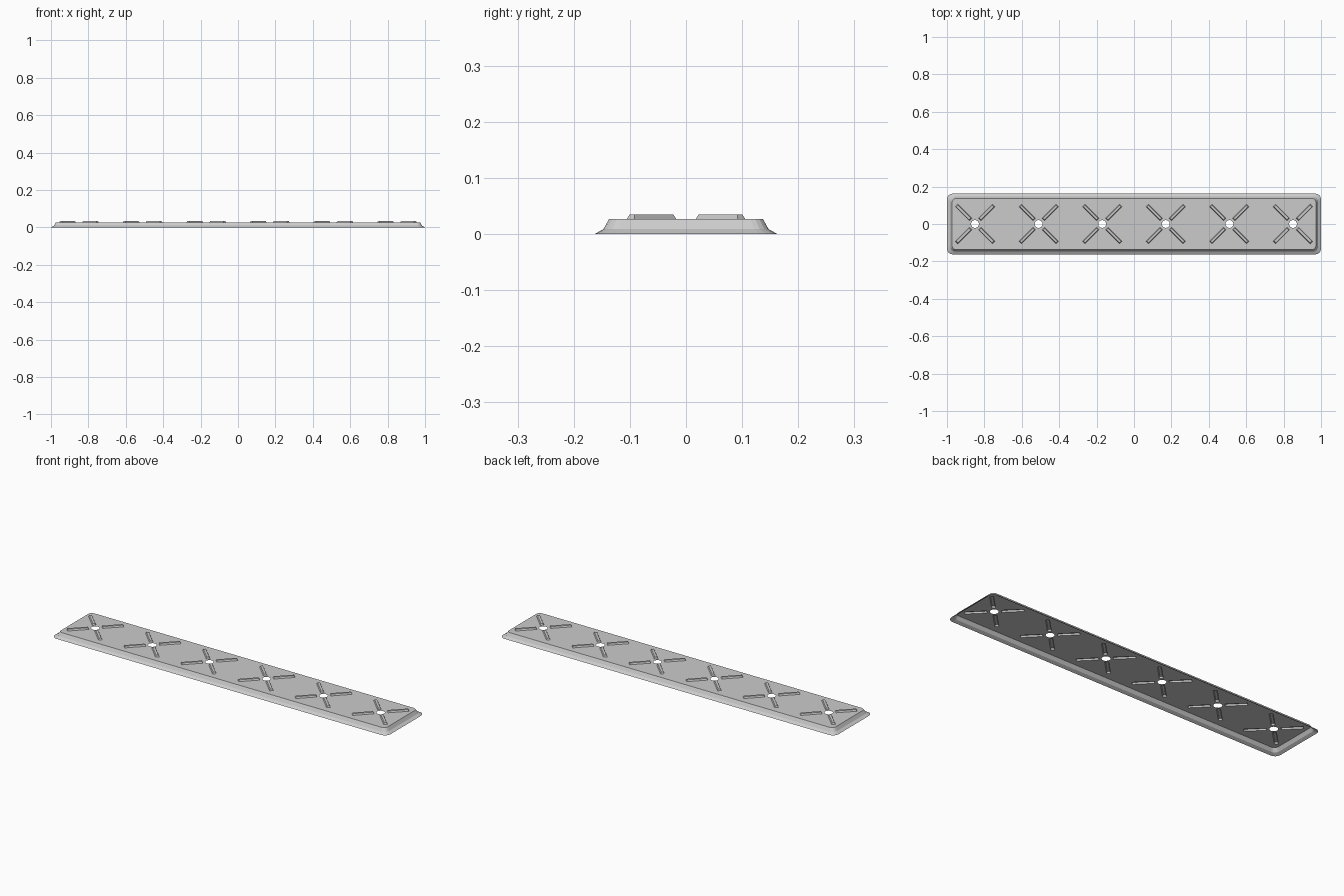
import bpy, bmesh
from math import sin, cos, pi
from mathutils import Vector

if "Cube" in bpy.data.objects:
    bpy.data.objects.remove(bpy.data.objects["Cube"])

TOP = 0.027
RIB_TOP = 0.035

bm = bmesh.new()


def loop(points, z):
    return [bm.verts.new((x, y, z)) for x, y in points]


def close(vs):
    return [bm.edges.get((vs[i - 1], vs[i])) or bm.edges.new((vs[i - 1], vs[i]))
            for i in range(len(vs))]


def bridge(a, b):
    n = len(a)
    for i in range(n):
        bm.faces.new((a[i], a[(i + 1) % n], b[(i + 1) % n], b[i]))


def rounded(hx, hy, r, steps=4):
    pts = []
    for k, (sx, sy) in enumerate(((1, 1), (-1, 1), (-1, -1), (1, -1))):
        for i in range(steps + 1):
            a = (k + i / steps) * pi / 2
            pts.append((sx * (hx - r) + r * cos(a), sy * (hy - r) + r * sin(a)))
    return pts


def bar(cx, ang, r0, r1, w):
    d = Vector((cos(ang), sin(ang)))
    n = Vector((-d.y, d.x))
    c = Vector((cx, 0))
    return [c + d * r + n * s for r, s in ((r0, -w), (r1, -w), (r1, w), (r0, w))]


# Stepped skirt: flared lip, then steeper wall up to the plate
rings = [loop(rounded(hx, hy, r), z) for hx, hy, r, z in
         ((1.0, 0.163, 0.032, 0), (0.984, 0.147, 0.026, 0.009),
          (0.973, 0.137, 0.022, TOP))]
for a, b in zip(rings, rings[1:]):
    bridge(a, b)
edges = close(rings[-1])

# Six round holes, each surrounded by four hollow raised ribs
for i in range(6):
    cx = -0.85 + i * 0.34
    edges += close(loop([(cx + 0.021 * cos(t * pi / 8), 0.021 * sin(t * pi / 8))
                         for t in range(16)], TOP))
    for k in range(4):
        ang = pi / 4 + k * pi / 2
        base = loop(bar(cx, ang, 0.034, 0.140, 0.0095), TOP)
        top = loop(bar(cx, ang, 0.038, 0.136, 0.006), RIB_TOP)
        edges += close(base)
        bridge(base, top)
        bm.faces.new(top)

# Flat plate filled around all the openings
bmesh.ops.triangle_fill(bm, use_beauty=True, use_dissolve=False, edges=edges,
                        normal=(0, 0, 1))
bmesh.ops.recalc_face_normals(bm, faces=bm.faces)
if sum(f.normal.z * f.calc_area() for f in bm.faces) < 0:
    bmesh.ops.reverse_faces(bm, faces=bm.faces)

mesh = bpy.data.meshes.new("vent_cover_plate")
bm.to_mesh(mesh)
bm.free()
obj = bpy.data.objects.new("vent_cover_plate", mesh)
bpy.context.collection.objects.link(obj)
